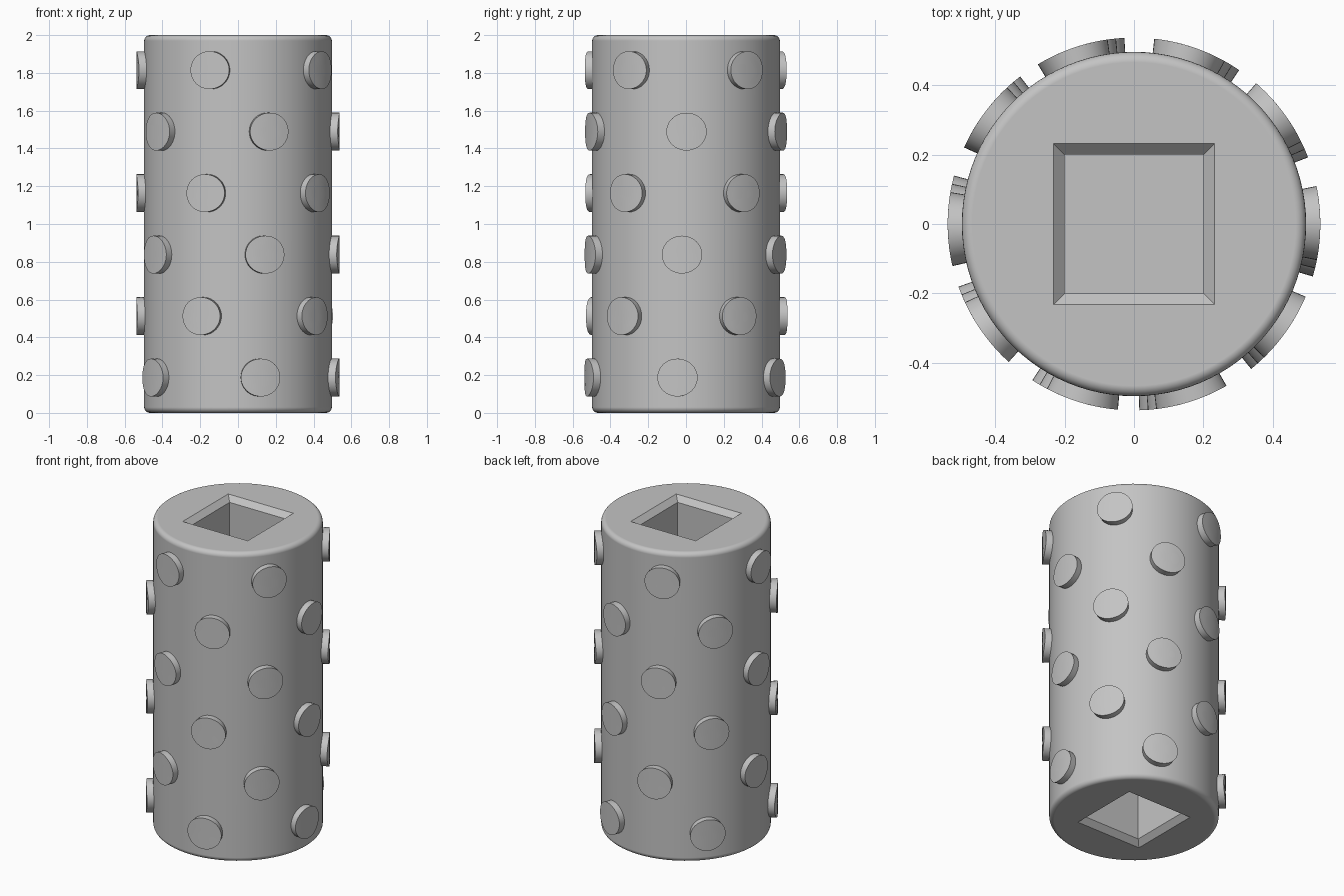
import bpy, bmesh, math

RADIUS, HEIGHT, RIM = 0.497, 2.0, 0.03
PAD_SIZE, PAD_OUTER, PAD_INNER = 0.1, 0.538, 0.47
ROWS, PER_ROW = 6, 5

cube = bpy.data.objects.get("Cube")
if cube:
    bpy.data.objects.remove(cube, do_unlink=True)

grey = bpy.data.materials.new("matte_grey")
grey.use_nodes = True
COLOUR = (0.55, 0.55, 0.55, 1)
grey.diffuse_color = COLOUR
grey.node_tree.nodes["Principled BSDF"].inputs["Base Color"].default_value = COLOUR


def finish_mesh(bm, name):
    """Turn a bmesh into a smooth mesh with sharp corners kept."""
    bmesh.ops.recalc_face_normals(bm, faces=bm.faces)
    mesh = bpy.data.meshes.new(name)
    bm.to_mesh(mesh)
    bm.free()
    mesh.materials.append(grey)
    mesh.shade_smooth()
    mesh.set_sharp_from_angle(angle=math.radians(30))
    return mesh


def add_object(mesh, name):
    obj = bpy.data.objects.new(name, mesh)
    bpy.context.collection.objects.link(obj)
    return obj


def bridge(bm, a, b):
    """Join two rings of vertices with quads."""
    n = len(a)
    for i in range(n):
        j = (i + 1) % n
        bm.faces.new((a[i], a[j], b[j], b[i]))


# Cylindrical body with rounded rims
bm = bmesh.new()
bmesh.ops.create_cone(bm, cap_ends=True, segments=96, radius1=RADIUS,
                      radius2=RADIUS, depth=HEIGHT)
bmesh.ops.translate(bm, verts=bm.verts, vec=(0, 0, HEIGHT / 2))
rims = [e for e in bm.edges if abs(e.verts[0].co.z - e.verts[1].co.z) < 0.001]
bmesh.ops.bevel(bm, geom=rims, offset=RIM, segments=5, profile=0.5, affect='EDGES')
body = add_object(finish_mesh(bm, "body"), "body")

# Chamfered square socket in each end
bm = bmesh.new()
for side in (1, -1):
    rings = []
    for half, rise in ((0.266, 0.033), (0.2, -0.033), (0.2, -0.5)):
        z = HEIGHT / 2 + side * (HEIGHT / 2 + rise)
        rings.append([bm.verts.new((half * sx, half * sy, z))
                      for sx, sy in ((-1, -1), (1, -1), (1, 1), (-1, 1))])
    for lower, upper in zip(rings, rings[1:]):
        bridge(bm, lower, upper)
    bm.faces.new(rings[0])
    bm.faces.new(rings[-1])
cutter = add_object(finish_mesh(bm, "socket_cutter"), "socket_cutter")
cutter.hide_render = True

cut = body.modifiers.new("sockets", 'BOOLEAN')
cut.operation = 'DIFFERENCE'
cut.solver = 'EXACT'
cut.object = cutter
bpy.context.view_layer.objects.active = body
bpy.ops.object.modifier_apply(modifier=cut.name)
bpy.data.objects.remove(cutter, do_unlink=True)
body.data.shade_smooth()
body.data.set_sharp_from_angle(angle=math.radians(30))
normals = body.modifiers.new("flat_caps", 'WEIGHTED_NORMAL')
normals.keep_sharp = True

# Round pad wrapped around the body, shared by every copy
bm = bmesh.new()
rings = []
for scale, radius in ((1, PAD_INNER), (1, PAD_OUTER), (0.66, PAD_OUTER), (0.33, PAD_OUTER)):
    ring = []
    for i in range(40):
        t = math.tau * i / 40
        wrap = PAD_SIZE * scale * math.cos(t) / 0.5
        ring.append(bm.verts.new((radius * math.cos(wrap), radius * math.sin(wrap),
                                  PAD_SIZE * scale * math.sin(t))))
    rings.append(ring)
for outer, inner in zip(rings, rings[1:]):
    bridge(bm, outer, inner)
bm.faces.new(rings[-1])
bm.faces.new(rings[0])
pad_mesh = finish_mesh(bm, "pad")

# Staggered rows of pads that creep slowly round the body
for row in range(ROWS):
    for k in range(PER_ROW):
        pad = add_object(pad_mesh, f"pad_row{row + 1}_{k + 1}")
        pad.location.z = 0.187 + 0.3255 * row
        pad.rotation_euler.z = math.radians(-76.9 + 37.3 * row + 360 / PER_ROW * k)
